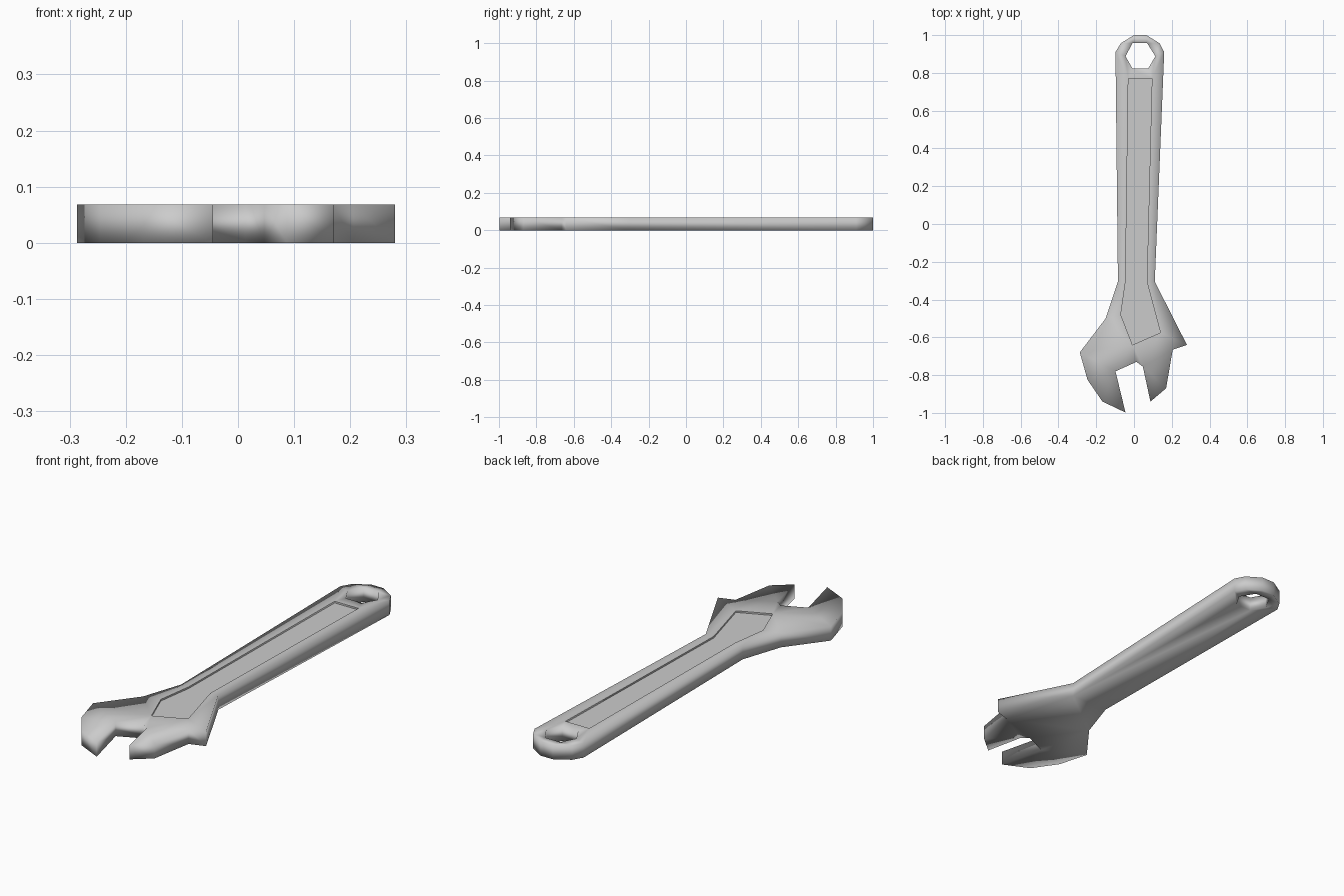
import bpy, bmesh

if "Cube" in bpy.data.objects:
    bpy.data.objects.remove(bpy.data.objects["Cube"])

H = 0.068          # thickness
FLOOR = 0.060      # level of the recessed handle panel

# Outer silhouette: handle end, right side, hook, moving jaw, mouth, fixed jaw, left side
outline = [(0, 1), (.066, 1), (.135, .957), (.16, .91), (.11, -.305), (.28, -.64),
           (.205, -.665), (.17, -.87), (.087, -.94), (.047, -.755), (.013, -.73),
           (-.098, -.78), (-.045, -.998), (-.167, -.94), (-.246, -.825), (-.287, -.68),
           (-.15, -.5), (-.085, -.305), (-.098, .91), (-.07, .957)]
# Hexagonal hanging hole
hole = [(-.008, .957), (.07, .957), (.113, .888), (.075, .823), (-.008, .823), (-.045, .888)]
# Recessed panel on the upper face
panel = [(-.03, .77), (.095, .77), (.068, -.305), (.14, -.575), (-.008, -.64),
         (-.07, -.48), (-.045, -.305)]

bm = bmesh.new()


def ring(points, z):
    verts = [bm.verts.new((x, y, z)) for x, y in points]
    edges = [bm.edges.new((verts[i - 1], verts[i])) for i in range(len(verts))]
    return verts, edges


def wall(a, b):
    for i in range(len(a)):
        bm.faces.new((a[i - 1], a[i], b[i], b[i - 1]))


def cap(*edge_lists):
    edges = [e for lst in edge_lists for e in lst]
    bmesh.ops.triangle_fill(bm, edges=edges, use_beauty=True, normal=(0, 0, 1))


out_low, out_low_e = ring(outline, 0)
out_top, out_top_e = ring(outline, H)
hole_low, hole_low_e = ring(hole, 0)
hole_top, hole_top_e = ring(hole, H)
rim, rim_e = ring(panel, H)
floor, floor_e = ring(panel, FLOOR)

# Caps with their openings, then the side walls
cap(out_low_e, hole_low_e)
cap(out_top_e, hole_top_e, rim_e)
cap(floor_e)
wall(out_low, out_top)
wall(hole_low, hole_top)
wall(floor, rim)
bmesh.ops.recalc_face_normals(bm, faces=bm.faces[:])

# Soft shading overall, crisp line around the panel and at the jaw mouth
for f in bm.faces:
    f.smooth = True
for e in rim_e + floor_e:
    e.smooth = False

mesh = bpy.data.meshes.new("wrench_body")
bm.to_mesh(mesh)
bm.free()
obj = bpy.data.objects.new("wrench_body", mesh)
bpy.context.collection.objects.link(obj)
